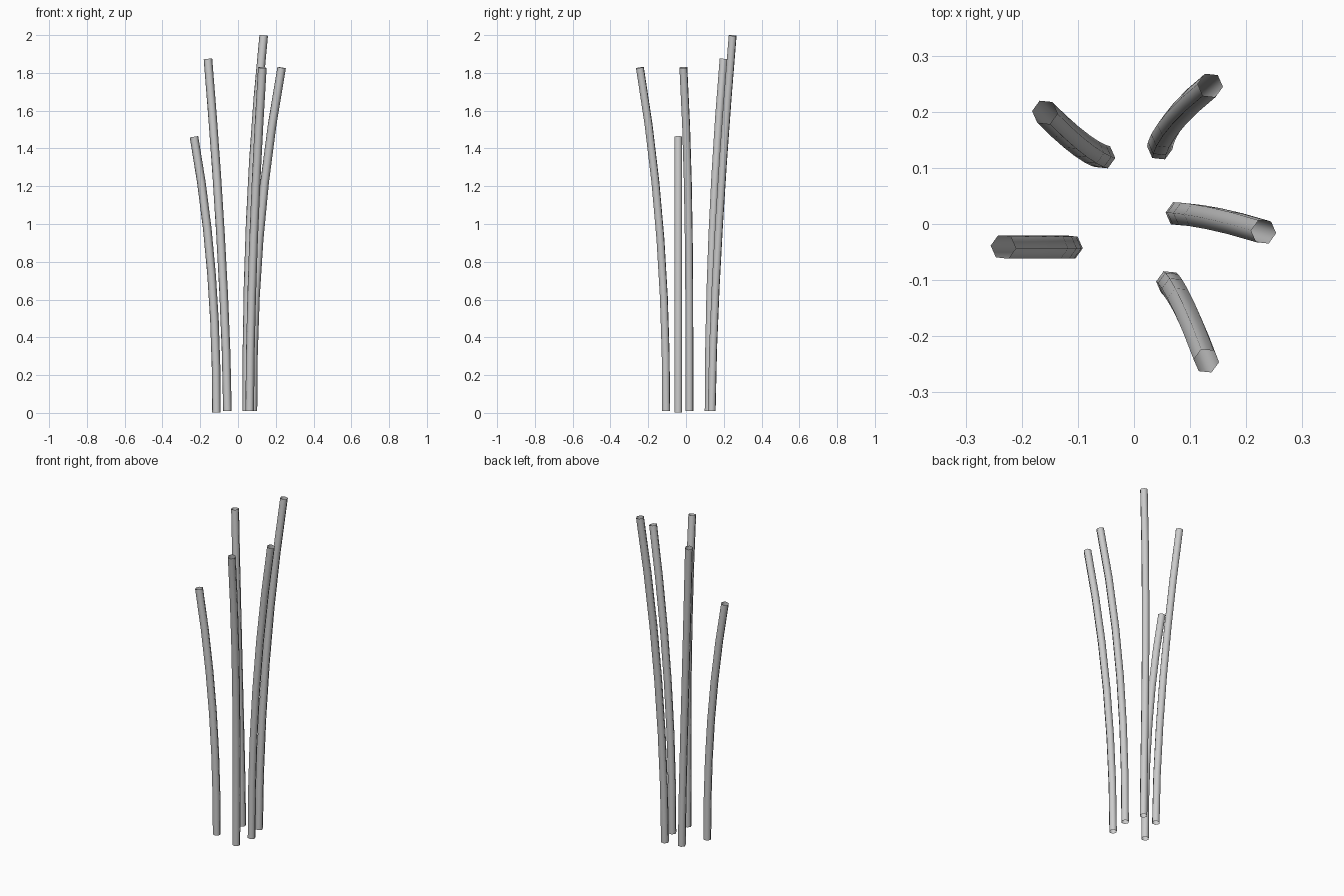
import bpy, bmesh, math
from mathutils import Vector

if "Cube" in bpy.data.objects:
    bpy.data.objects.remove(bpy.data.objects["Cube"])

RADIUS, SIDES, SEGMENTS = 0.0228, 6, 6
TWIST = math.radians(-6)

# base point, top point, bend exponents for x and y
STALKS = [
    ((-0.114, -0.041, 0.002), (-0.233, -0.041, 1.462), 2.2, 1.0),
    ((-0.056, 0.120, 0.010), (-0.159, 0.199, 1.873), 1.5, 2.0),
    ((0.046, 0.136, 0.010), (0.136, 0.247, 1.998), 2.3, 1.5),
    ((0.079, 0.018, 0.010), (0.231, -0.014, 1.828), 2.2, 3.3),
    ((0.062, -0.105, 0.010), (0.129, -0.244, 1.828), 1.7, 2.2),
]


def make_stalk(name, base, top, ex, ey):
    # bending centre line
    path = []
    for i in range(SEGMENTS + 1):
        t = i / SEGMENTS
        path.append(Vector((base[0] + (top[0] - base[0]) * t ** ex,
                            base[1] + (top[1] - base[1]) * t ** ey,
                            base[2] + (top[2] - base[2]) * t)))
    # open six-sided tube swept along it
    bm = bmesh.new()
    rings = []
    for i, p in enumerate(path):
        d = path[min(i + 1, SEGMENTS)] - path[max(i - 1, 0)]
        q = Vector((0, 0, 1)).rotation_difference(d)
        ring = []
        for k in range(SIDES):
            a = TWIST + 2 * math.pi * k / SIDES
            ring.append(bm.verts.new(p + q @ Vector((RADIUS * math.cos(a), RADIUS * math.sin(a), 0))))
        rings.append(ring)
    for lo, hi in zip(rings, rings[1:]):
        for k in range(SIDES):
            n = (k + 1) % SIDES
            bm.faces.new((lo[k], lo[n], hi[n], hi[k])).smooth = True
    mesh = bpy.data.meshes.new(name)
    bm.to_mesh(mesh)
    bm.free()
    bpy.context.collection.objects.link(bpy.data.objects.new(name, mesh))


for i, stalk in enumerate(STALKS):
    make_stalk(f"stalk_{i + 1}", *stalk)
